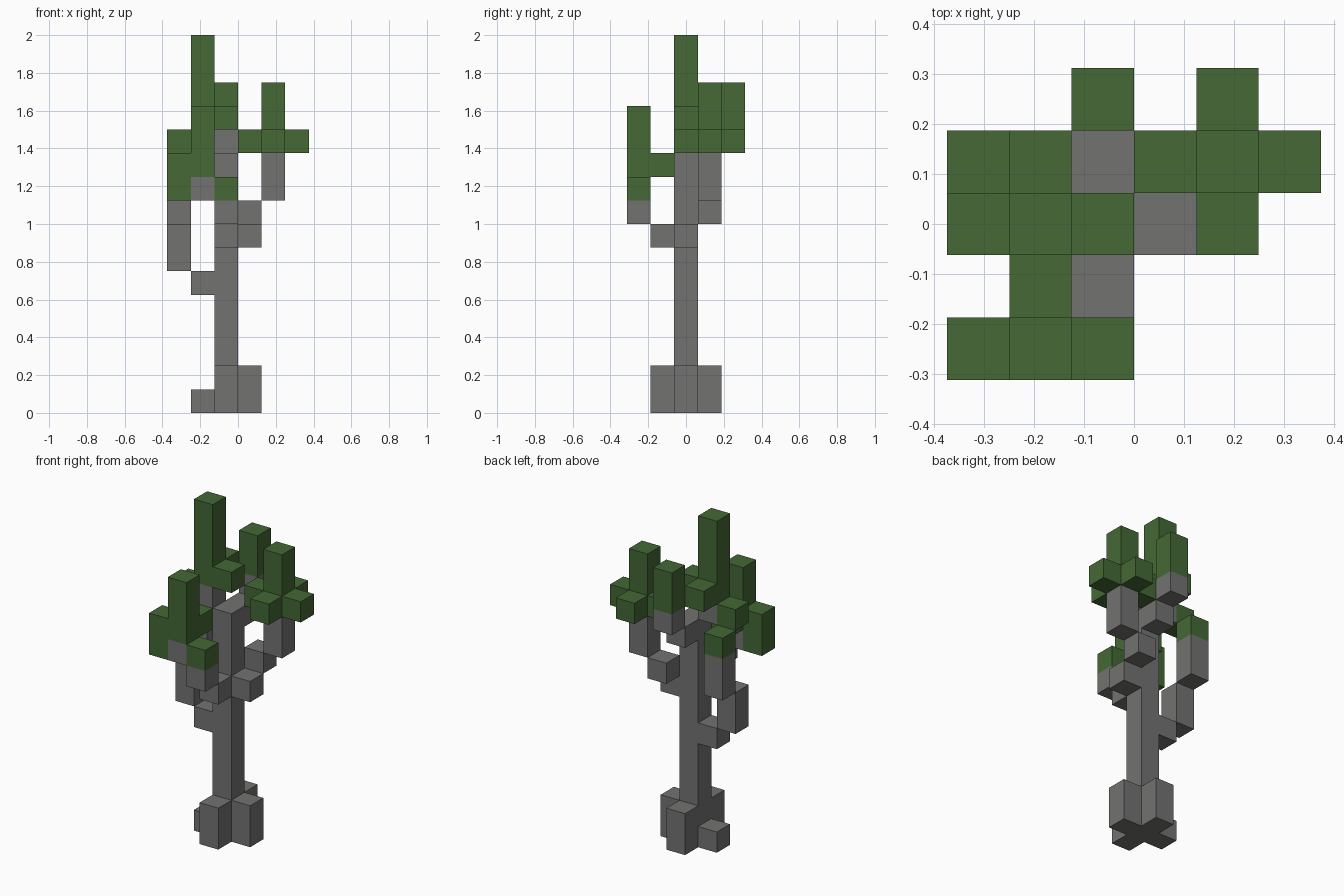
import bpy
import bmesh
from mathutils import Matrix, Vector

cube = bpy.data.objects.get("Cube")
if cube:
    bpy.data.objects.remove(cube, do_unlink=True)

CELL = 0.125                      # edge of one grid block
TRUNK = Vector((-0.0625, 0, 0))   # axis of the trunk


def make_material(name, rgb):
    mat = bpy.data.materials.new(name)
    mat.use_nodes = True
    color = (*rgb, 1)
    mat.diffuse_color = color
    shader = next(n for n in mat.node_tree.nodes if n.type == 'BSDF_PRINCIPLED')
    shader.inputs["Base Color"].default_value = color
    shader.inputs["Roughness"].default_value = 0.9
    return mat


bark = make_material("bark grey", (0.168, 0.171, 0.166))
leaf = make_material("leaf green", (0.058, 0.138, 0.035))


def build(name, mat, *blocks):
    """Each block: columns right of and behind the trunk, bottom level, height."""
    bm = bmesh.new()
    for col, row, bottom, height in blocks:
        center = TRUNK + CELL * Vector((col, row, bottom + height / 2))
        size = Matrix.Diagonal((CELL, CELL, CELL * height, 1))
        bmesh.ops.create_cube(bm, size=1, matrix=Matrix.Translation(center) @ size)
    mesh = bpy.data.meshes.new(name)
    bm.to_mesh(mesh)
    bm.free()
    mesh.materials.append(mat)
    obj = bpy.data.objects.new(name, mesh)
    bpy.context.collection.objects.link(obj)
    return obj


# Trunk and roots
build("trunk", bark, (0, 0, 0, 11))
build("front_root", bark, (0, -1, 0, 2))
build("back_root", bark, (0, 1, 0, 2))
build("left_root", bark, (1, 0, 0, 2))
build("right_root", bark, (-1, 0, 0, 1))

# Right branch, stepping out and back
build("right_branch", bark, (-1, 0, 5, 1), (-2, 0, 6, 2), (-2, 1, 8, 2))
build("right_leaves", leaf, (-2, 1, 10, 1))

# Front branch
build("front_branch", bark, (0, -1, 7, 1), (0, -2, 8, 1), (-1, -2, 9, 1))
build("front_leaves", leaf,
      (0, -2, 9, 1), (-1, -2, 10, 3), (-2, -2, 9, 2), (-1, -1, 10, 1))

# Left branch with a cross of leaves around its tip
build("left_branch", bark, (1, 0, 7, 1), (1, 1, 8, 1), (2, 1, 9, 2))
build("left_leaf_tip", leaf, (2, 1, 11, 3))
build("left_leaf_cross", leaf,
      *[(2 + dx, 1 + dy, 11, 1) for dx, dy in ((1, 0), (-1, 0), (0, 1), (0, -1))])

# Back branch
build("back_branch", bark, (0, 1, 10, 1), (0, 2, 11, 1))
build("back_leaves", leaf, (0, 2, 12, 2))

# Crown
build("crown_branch", bark, (-1, 0, 11, 1))
build("crown_tip", leaf, (-1, 0, 12, 4))
build("crown_leaves", leaf, (0, 0, 12, 1), (-1, 1, 12, 1), (-2, 0, 11, 1))
